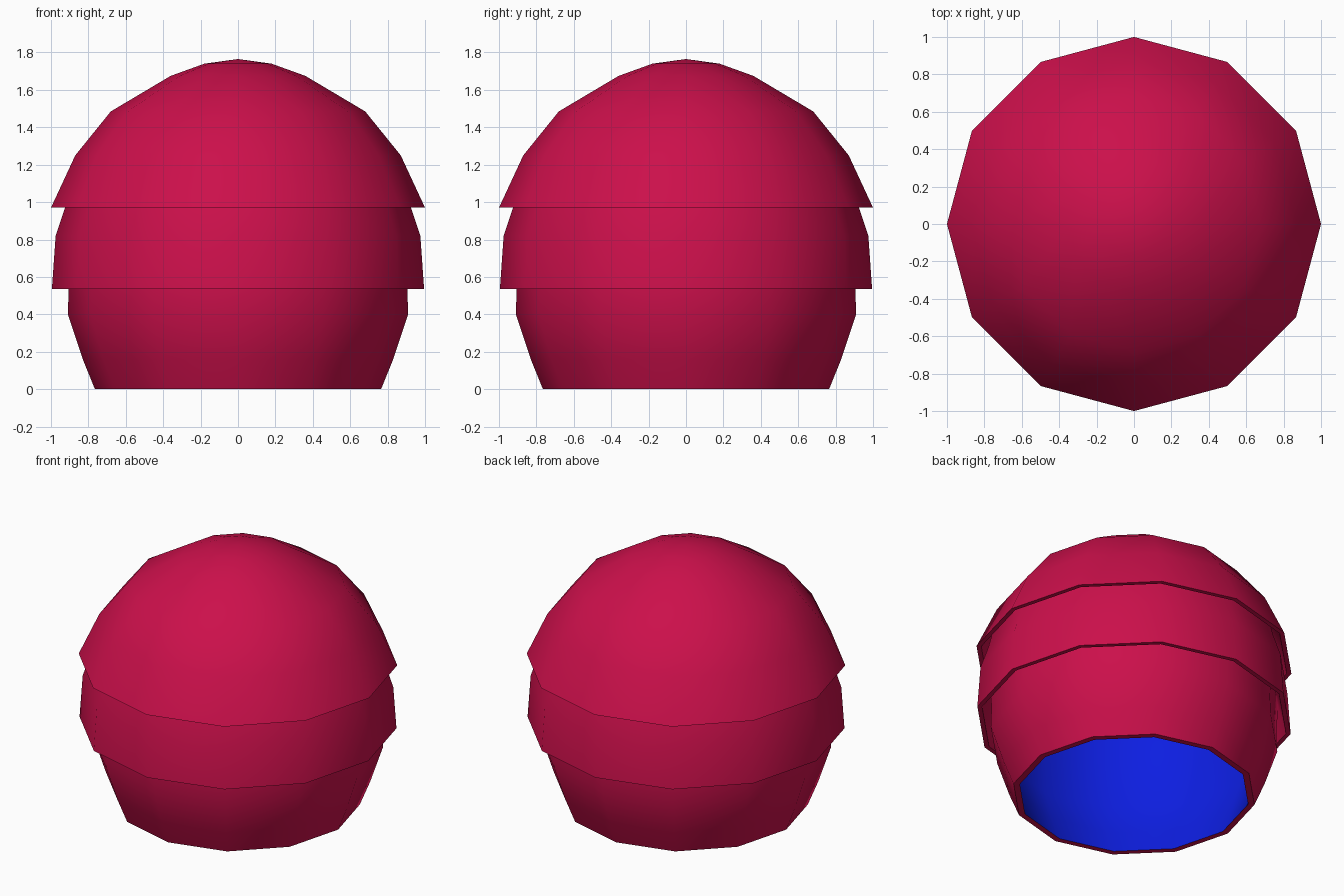
import bpy, bmesh, math

if "Cube" in bpy.data.objects:
    bpy.data.objects.remove(bpy.data.objects["Cube"])

SIDES = 12


def material(name, rgb):
    m = bpy.data.materials.new(name)
    m.diffuse_color = (*rgb, 1)
    m.use_nodes = True
    m.node_tree.nodes["Principled BSDF"].inputs["Base Color"].default_value = m.diffuse_color
    return m


def lathe(name, profile, mat, inward=False):
    """Spin (radius, z) points around z; radius 0 becomes a single pole."""
    bm = bmesh.new()
    rings = []
    for r, z in profile:
        if r == 0:
            rings.append([bm.verts.new((0, 0, z))] * SIDES)
        else:
            rings.append([bm.verts.new((r * math.cos(math.tau * i / SIDES),
                                        r * math.sin(math.tau * i / SIDES), z))
                          for i in range(SIDES)])
    for a, b in zip(rings, rings[1:]):
        for i in range(SIDES):
            j = (i + 1) % SIDES
            quad = [a[i], b[i], b[j], a[j]]
            if inward:
                quad.reverse()
            bm.faces.new(list(dict.fromkeys(quad)))
    mesh = bpy.data.meshes.new(name)
    bm.to_mesh(mesh)
    bm.free()
    mesh.materials.append(mat)
    obj = bpy.data.objects.new(name, mesh)
    bpy.context.collection.objects.link(obj)
    bpy.ops.object.select_all(action='DESELECT')
    obj.select_set(True)
    bpy.context.view_layer.objects.active = obj
    bpy.ops.object.shade_smooth_by_angle(angle=math.radians(48))
    return obj


red = material("crimson", (0.60, 0.005, 0.07))
blue = material("blue", (0.004, 0.013, 0.75))

# Three overlapping tiers of the outer shell, each with a thin rim and recess
lathe("tiered_shell", [
    (0, 1.765), (0.18, 1.74), (0.36, 1.675), (0.68, 1.485), (0.87, 1.25), (1.0, 0.97),
    (0.97, 0.97), (0.885, 1.13),
    (0.925, 0.97), (0.975, 0.82), (0.995, 0.535),
    (0.965, 0.535), (0.915, 0.73),
    (0.905, 0.535), (0.91, 0.40), (0.83, 0.16), (0.765, 0),
    (0.725, 0),
], red)

# Blue lining of the hollow interior
lathe("inner_lining", [
    (0, 1.71), (0.34, 1.63), (0.64, 1.45), (0.82, 1.23), (0.86, 1.05), (0.885, 0.82),
    (0.87, 0.40), (0.79, 0.17), (0.725, 0),
], blue, inward=True)
